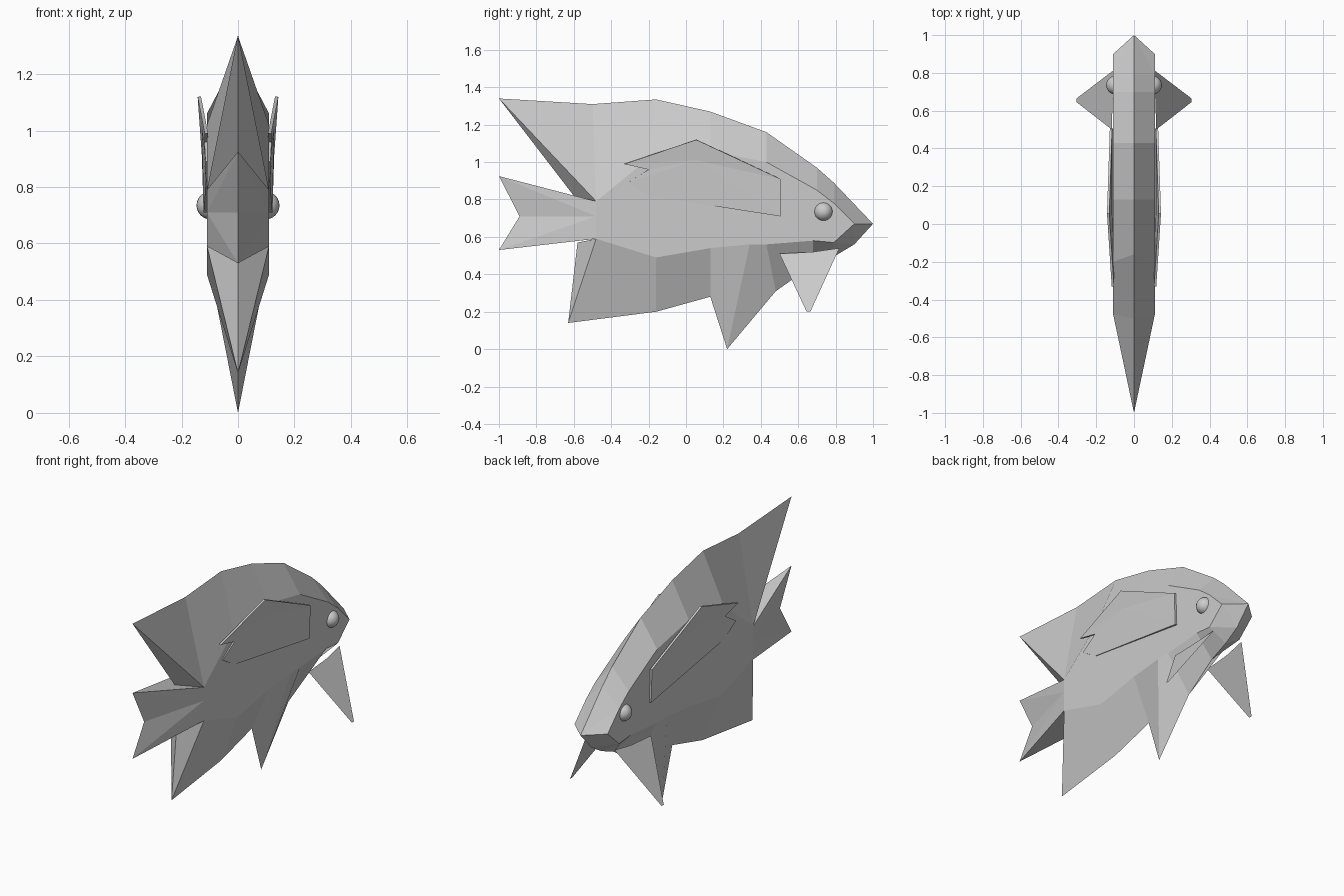
import bpy, bmesh

if "Cube" in bpy.data.objects:
    bpy.data.objects.remove(bpy.data.objects["Cube"])

W = 0.11  # half width of the body slab


def mesh_part(name, build, thickness=0):
    """Build the +x half with bmesh and mirror it over x = 0."""
    bm = bmesh.new()
    build(bm)
    bmesh.ops.remove_doubles(bm, verts=bm.verts, dist=0.0005)
    bmesh.ops.recalc_face_normals(bm, faces=bm.faces)
    me = bpy.data.meshes.new(name)
    bm.to_mesh(me)
    bm.free()
    ob = bpy.data.objects.new(name, me)
    bpy.context.collection.objects.link(ob)
    if thickness:
        s = ob.modifiers.new("thickness", 'SOLIDIFY')
        s.thickness = thickness
        s.offset = 0
    m = ob.modifiers.new("mirror", 'MIRROR')
    m.merge_threshold = 0.0005
    return ob


def face(bm, *pts):
    return bm.faces.new([bm.verts.new(p) for p in pts])


def at(x, profile):
    return [(x, y, z) for y, z in profile]


def strip(bm, a, b):
    for i in range(len(a) - 1):
        face(bm, a[i], a[i + 1], b[i + 1], b[i])


# Profiles along the fish, given as (y, z)
back = at(0, [(-.5, 1.31), (-.16, 1.335), (.13, 1.27), (.43, 1.16), (.70, .97), (.79, .89)])
upper = at(W, [(-.48, .79), (-.2, 1.02), (.13, 1.06), (.43, 1.0), (.70, .85), (.79, .78)])
lower = at(W, [(-.48, .59), (-.16, .49), (.13, .54), (.34, .56), (.43, .56), (.68, .58), (.79, .57)])
belly = at(0, [(-.63, .14), (-.16, .2), (.13, .28), (.22, 0), (.48, .31), (.68, .45), (.80, .50)])


def body(bm):
    strip(bm, upper, back)
    strip(bm, belly, lower)
    lip, nose, chin = (W, .9, .67), (0, 1, .67), (0, .9, .56)
    face(bm, *upper, lip, *reversed(lower))
    # head
    face(bm, upper[-1], back[-1], nose)
    face(bm, upper[-1], nose, lip)
    face(bm, lip, nose, chin)
    face(bm, lip, chin, lower[-1])
    face(bm, lower[-1], chin, belly[-1])
    # trailing dorsal point and rear edges
    tip, root = (0, -1, 1.34), (0, -.6, .82)
    face(bm, tip, back[0], upper[0])
    face(bm, tip, upper[0], root)
    face(bm, belly[0], lower[0], (0, -.58, .57))


def tail(bm):
    top, notch, low = (0, -1, .925), (0, -.89, .71), (0, -1, .53)
    a, b, c, d, e = at(W, [(-.48, .79), (-.48, .76), (-.48, .71), (-.48, .68), (-.48, .59)])
    face(bm, top, a, b)
    face(bm, top, b, c, )
    face(bm, top, c, notch)
    face(bm, notch, c, low)
    face(bm, c, d, low)
    face(bm, d, e, low)
    # upper and lower closing faces
    face(bm, top, (0, -.48, .79), a)
    face(bm, low, e, (0, -.48, .59))


def side_fin(bm):
    a, b, c = (.116, .505, .71), (.122, .505, .91), (.137, .055, 1.12)
    d, e, f, g = (.112, -.33, .99), (.113, -.2, .96), (.109, -.31, .89), (.108, -.2, .82)
    m = (.122, .06, 1.01)
    face(bm, a, b, m)
    face(bm, b, c, m)
    face(bm, c, d, m)
    face(bm, d, e, m)
    face(bm, e, f, m)
    face(bm, f, g, m)
    face(bm, g, a, m)


def lower_fin(bm):
    x = lambda z: .1 + (.54 - z) * .6
    face(bm, *[(x(z), y, z) for y, z in
               [(.5, .51), (.68, .52), (.82, .54), (.665, .2), (.645, .2)]])


mesh_part("body", body)
mesh_part("tail_fin", tail)
mesh_part("side_fins", side_fin, .012)
mesh_part("lower_fins", lower_fin)

# Eyes
for side, name in ((1, "eye_right"), (-1, "eye_left")):
    bpy.ops.mesh.primitive_uv_sphere_add(segments=20, ring_count=12, radius=.05,
                                         location=(side * .097, .735, .735))
    bpy.context.object.name = name
    bpy.ops.object.shade_smooth()
